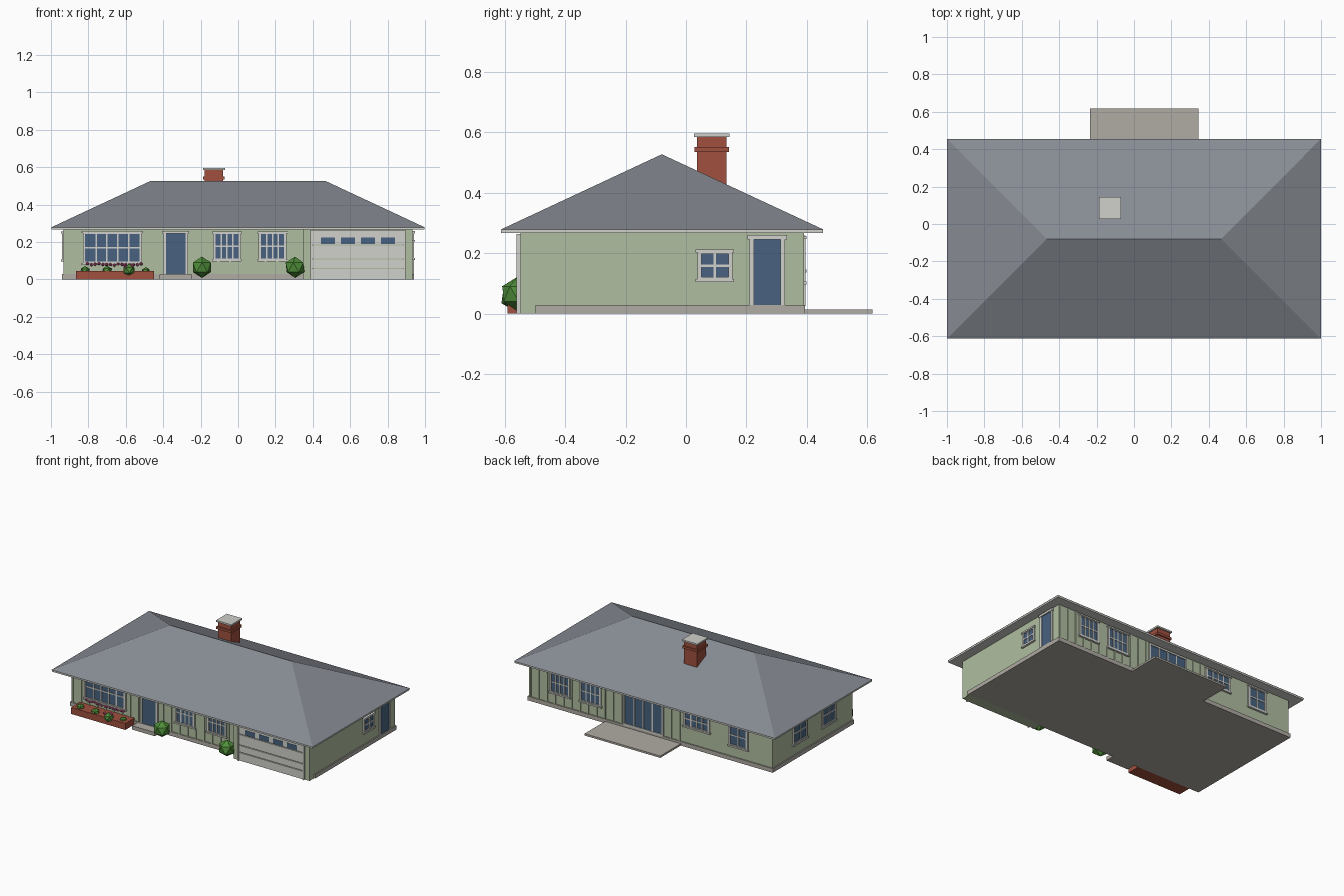
import bpy, bmesh, random
from mathutils import Matrix, Vector

if "Cube" in bpy.data.objects:
    bpy.data.objects.remove(bpy.data.objects["Cube"])

random.seed(4)

def material(name, r, g, b):
    lin = lambda c: (c / 255 / 12.92) if c < 10 else ((c / 255 + 0.055) / 1.055) ** 2.4
    m = bpy.data.materials.new(name)
    m.diffuse_color = (lin(r), lin(g), lin(b), 1)
    m.use_nodes = True
    m.node_tree.nodes["Principled BSDF"].inputs["Base Color"].default_value = m.diffuse_color
    return m

SIDING = material("green siding", 176, 190, 160)
ROOF = material("grey shingle", 135, 139, 147)
TRIM = material("pale trim", 208, 208, 203)
GLASS = material("blue glass", 72, 98, 128)
CONCRETE = material("concrete", 176, 171, 163)
BRICK = material("red brick", 160, 80, 62)
LEAF = material("leaf green", 80, 142, 58)
PINK = material("pink petals", 214, 84, 140)

def finish(name, bm, mat):
    me = bpy.data.meshes.new(name)
    bm.to_mesh(me)
    bm.free()
    me.materials.append(mat)
    ob = bpy.data.objects.new(name, me)
    bpy.context.collection.objects.link(ob)
    return ob

def boxes(name, mat, spans):
    """One object from boxes given as (x0, x1, y0, y1, z0, z1)."""
    bm = bmesh.new()
    for x0, x1, y0, y1, z0, z1 in spans:
        mid = Vector((x0 + x1, y0 + y1, z0 + z1)) / 2
        size = (abs(x1 - x0), abs(y1 - y0), z1 - z0, 1)
        bmesh.ops.create_cube(bm, size=1, matrix=Matrix.Translation(mid) @ Matrix.Diagonal(size))
    return finish(name, bm, mat)

def blobs(name, mat, balls, sub=1):
    """One object from low-poly balls given as (x, y, z, radius)."""
    bm = bmesh.new()
    for x, y, z, r in balls:
        turn = Matrix.Rotation(random.uniform(0, 1), 4, 'Z')
        bmesh.ops.create_icosphere(bm, subdivisions=sub, radius=r,
                                   matrix=Matrix.Translation((x, y, z)) @ turn)
    return finish(name, bm, mat)

# Wall planes: outer position of each wall
WX, FRONT, BACK, GARAGE = 0.932, -0.49, 0.385, -0.547

def on_wall(side, u0, u1, z0, z1, d0, d1):
    """Box on a wall: u along the wall, d outward from its surface."""
    if side == "front":
        return (u0, u1, FRONT - d1, FRONT - d0, z0, z1)
    if side == "back":
        return (u0, u1, BACK + d0, BACK + d1, z0, z1)
    if side == "right":
        return (WX + d0, WX + d1, u0, u1, z0, z1)
    return (-WX - d1, -WX - d0, u0, u1, z0, z1)

def window(name, side, u0, u1, z0, z1, cols, rows, sill=True):
    f, b = 0.013, 0.004
    boxes(name + "_glass", GLASS, [on_wall(side, u0 + f, u1 - f, z0 + f, z1 - f, -0.004, 0.004)])
    bars = [on_wall(side, u0, u0 + f, z0, z1, -0.004, 0.01),
            on_wall(side, u1 - f, u1, z0, z1, -0.004, 0.01),
            on_wall(side, u0, u1, z1 - f, z1, -0.004, 0.01),
            on_wall(side, u0, u1, z0, z0 + f, -0.004, 0.01)]
    if sill:
        bars += [on_wall(side, u0 - 0.006, u1 + 0.006, z0 - 0.004, z0 + 0.006, -0.004, 0.014),
                 on_wall(side, u0 - 0.006, u1 + 0.006, z1 - 0.008, z1 + 0.002, -0.004, 0.014)]
    for i in range(1, cols):
        u = u0 + f + (u1 - u0 - 2 * f) * i / cols
        bars.append(on_wall(side, u - b, u + b, z0 + f, z1 - f, -0.004, 0.008))
    for j in range(1, rows):
        z = z0 + f + (z1 - z0 - 2 * f) * j / rows
        bars.append(on_wall(side, u0 + f, u1 - f, z - b, z + b, -0.004, 0.008))
    boxes(name + "_frame", TRIM, bars)

def door(name, side, u0, u1, z0, z1):
    f = 0.015
    boxes(name, GLASS, [on_wall(side, u0 + f, u1 - f, z0, z1 - f, -0.004, 0.004)])
    boxes(name + "_frame", TRIM, [
        on_wall(side, u0, u0 + f, z0, z1, -0.004, 0.01),
        on_wall(side, u1 - f, u1, z0, z1, -0.004, 0.01),
        on_wall(side, u0 - 0.006, u1 + 0.006, z1 - f, z1, -0.004, 0.014)])

# House body and foundation
boxes("house_walls", SIDING, [(-WX, WX, FRONT, BACK, 0.028, 0.268)])
boxes("garage_front_wall", SIDING, [(0.348, WX, GARAGE, FRONT + 0.01, 0, 0.268)])
boxes("foundation", CONCRETE, [(-0.94, 0.94, -0.497, 0.393, 0, 0.028)])
boxes("patio_slab", CONCRETE, [(-0.235, 0.345, 0.38, 0.617, 0, 0.013)])
boxes("entry_step", CONCRETE, [(-0.42, -0.246, -0.56, -0.49, 0, 0.026)])

# Hip roof over a thin fascia slab
bm = bmesh.new()
eave = [bm.verts.new((x, y, 0.278)) for x, y in ((-1, -0.613), (1, -0.613), (1, 0.455), (-1, 0.455))]
left, right = (bm.verts.new((x, -0.08, 0.527)) for x in (-0.467, 0.467))
a, b, c, d = eave
for face in ((a, b, right, left), (b, c, right), (c, d, left, right), (d, a, left), (d, c, b, a)):
    bm.faces.new(face)
finish("hip_roof", bm, ROOF)
boxes("fascia", TRIM, [(-0.998, 0.998, -0.611, 0.453, 0.266, 0.278)])

# Chimney
boxes("chimney", BRICK, [(-0.178, -0.08, 0.036, 0.134, 0.3, 0.585),
                         (-0.187, -0.071, 0.028, 0.142, 0.535, 0.551)])
boxes("chimney_cap", TRIM, [(-0.187, -0.07, 0.026, 0.144, 0.584, 0.595)])

# Openings: front, back, left, right
front_w = [(-0.83, -0.513, 0.082, 0.257, 5, 2), (-0.134, 0.016, 0.1, 0.255, 4, 2),
           (0.11, 0.26, 0.1, 0.255, 4, 2)]
back_w = [(0.615, 0.77, 0.1, 0.255, 4, 2), (0.376, 0.54, 0.1, 0.255, 4, 2),
          (-0.455, -0.255, 0.14, 0.255, 4, 2), (-0.747, -0.6, 0.1, 0.255, 2, 2)]
for i, w in enumerate(front_w):
    window(f"front_window_{i + 1}", "front", *w)
for i, w in enumerate(back_w):
    window(f"back_window_{i + 1}", "back", *w)
window("left_window_1", "left", 0.01, 0.165, 0.1, 0.255, 2, 2)
window("left_window_2", "left", -0.3, -0.15, 0.1, 0.255, 2, 2)
window("right_window", "right", 0.038, 0.153, 0.108, 0.21, 2, 2)
window("patio_doors", "back", -0.1, 0.207, 0.026, 0.258, 4, 1, sill=False)
door("front_door", "front", -0.4, -0.267, 0.026, 0.26)
door("side_door", "right", 0.21, 0.328, 0.028, 0.26)

# Vertical battens, split above and below the openings
def battens(name, side, u0, u1, step, openings):
    spans, n = [], round((u1 - u0) / step)
    for i in range(n + 1):
        u = u0 + (u1 - u0) * i / n
        hit = [o for o in openings if o[0] - 0.01 < u < o[1] + 0.01]
        top = hit[0][2] - 0.004 if hit else 0.267
        if top > 0.05:
            spans.append(on_wall(side, u - 0.006, u + 0.006, 0.028, top, -0.002, 0.006))
    boxes(name, SIDING, spans)

battens("front_battens", "front", -0.922, 0.335, 0.062, front_w + [(-0.4, -0.267, 0.028)])
battens("back_battens", "back", -0.22, 0.922, 0.062, back_w + [(-0.1, 0.207, 0.028)])

# Garage door: separate panels leaving thin gaps, with a row of small panes
rows = [0.0, 0.06, 0.11, 0.185, 0.255]
boxes("garage_door_panels", TRIM,
      [(0.395, 0.888, GARAGE - 0.007, GARAGE + 0.004, lo + 0.002, hi - 0.003)
       for lo, hi in zip(rows, rows[1:])])
boxes("garage_door_panes", GLASS,
      [(0.444 + 0.107 * i, 0.519 + 0.107 * i, GARAGE - 0.009, GARAGE, 0.19, 0.223) for i in range(4)])
boxes("garage_door_trim", TRIM, [(0.387, 0.397, GARAGE - 0.013, GARAGE, 0, 0.262),
                                 (0.886, 0.896, GARAGE - 0.013, GARAGE, 0, 0.262),
                                 (0.387, 0.896, GARAGE - 0.013, GARAGE, 0.252, 0.264)])

# Brick planter with plants and flowers
boxes("planter", BRICK, [(-0.866, -0.45, -0.59, -0.49, 0, 0.045)])
blobs("planter_plants", LEAF, [(-0.818, -0.555, 0.045, 0.027), (-0.7, -0.56, 0.045, 0.029),
                               (-0.583, -0.58, 0.05, 0.034), (-0.493, -0.55, 0.042, 0.024)])
blobs("planter_flowers", PINK,
      [(-0.583 + random.uniform(-0.03, 0.03), -0.59 + random.uniform(-0.015, 0.02),
        random.uniform(0.05, 0.08), 0.009) for i in range(7)])
blobs("sill_flowers", PINK,
      [(-0.805 + 0.0205 * i, -0.515 + random.uniform(-0.006, 0.006),
        0.08 + random.uniform(-0.004, 0.006), 0.009) for i in range(15)])

# Round shrubs beside the entry and garage
blobs("shrubs", LEAF, [(-0.193, -0.557, 0.065, 0.057), (0.305, -0.557, 0.065, 0.057)])
